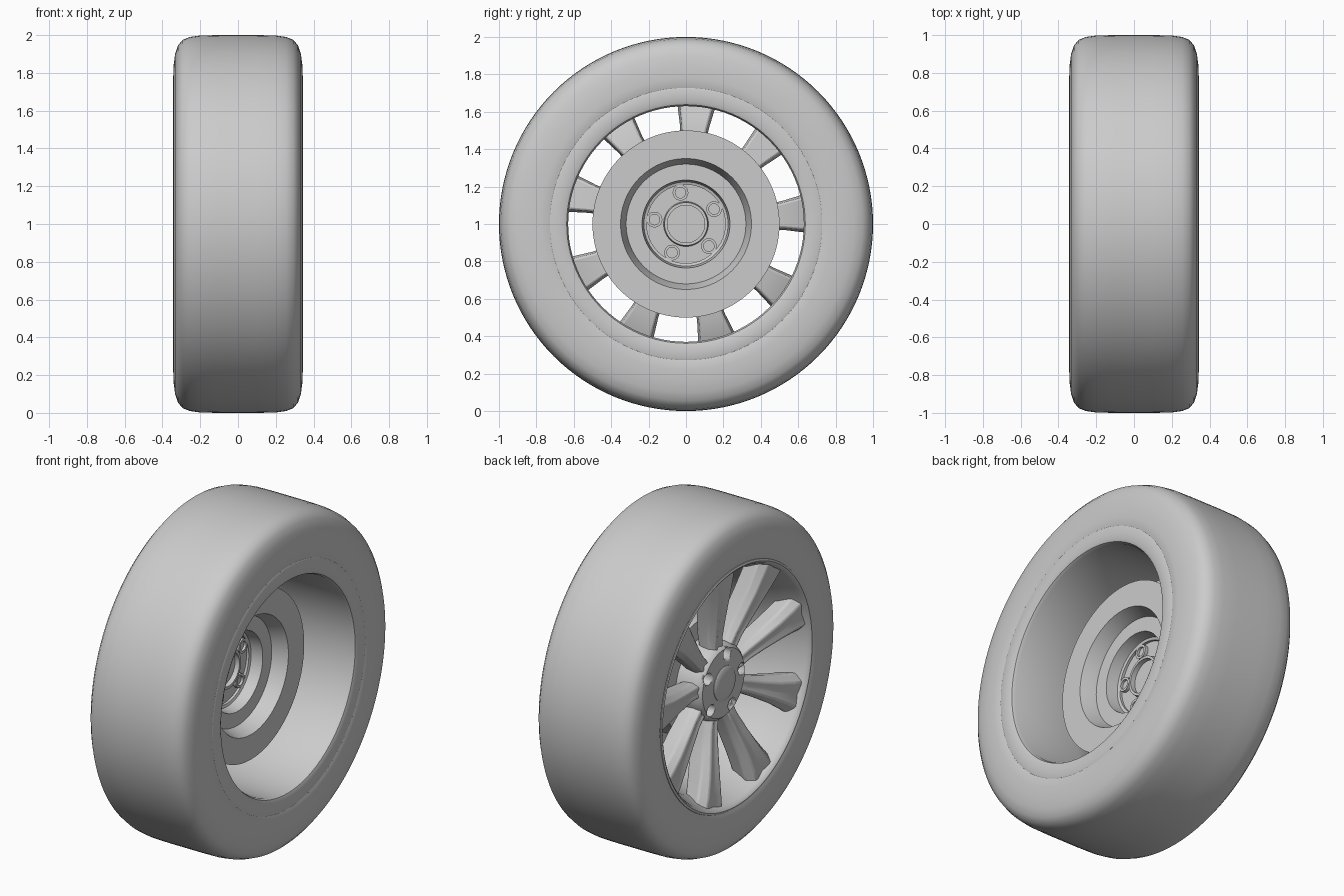
import bpy, bmesh
from math import sin, cos, pi, radians

if "Cube" in bpy.data.objects:
    bpy.data.objects.remove(bpy.data.objects["Cube"])

CENTRE_Z = 1.0


def finish(name, bm, angle=35):
    bmesh.ops.remove_doubles(bm, verts=bm.verts, dist=1e-5)
    bmesh.ops.recalc_face_normals(bm, faces=bm.faces)
    me = bpy.data.meshes.new(name)
    bm.to_mesh(me)
    bm.free()
    me.shade_smooth()
    me.set_sharp_from_angle(angle=radians(angle))
    ob = bpy.data.objects.new(name, me)
    bpy.context.collection.objects.link(ob)
    return ob


def lathe_into(bm, profile, closed, segs, cy=0.0, cz=CENTRE_Z):
    """Revolve (x, radius) points about an axis parallel to x."""
    rings = []
    for x, r in profile:
        if r == 0:
            rings.append([bm.verts.new((x, cy, cz))] * segs)
        else:
            rings.append([bm.verts.new((x, cy + r * cos(2 * pi * i / segs),
                                        cz + r * sin(2 * pi * i / segs))) for i in range(segs)])
    n = len(rings)
    for k in range(n if closed else n - 1):
        a, b = rings[k], rings[(k + 1) % n]
        for i in range(segs):
            j = (i + 1) % segs
            quad = list(dict.fromkeys([a[i], a[j], b[j], b[i]]))
            if len(quad) > 2:
                bm.faces.new(quad)


def lathe(name, profile, closed=False, segs=96, angle=35):
    bm = bmesh.new()
    lathe_into(bm, profile, closed, segs)
    return finish(name, bm, angle)


def lug_ring(name, profile, segs=24):
    """Repeat a small lathed part at the five bolt positions."""
    bm = bmesh.new()
    for k in range(5):
        a = radians(28 + 72 * k)
        lathe_into(bm, profile, False, segs, 0.17 * cos(a), CENTRE_Z + 0.17 * sin(a))
    return finish(name, bm)


# Tyre: rounded shoulders, nearly flat sidewalls
half = [(0.325, 0.70), (0.34, 0.735), (0.343, 0.78), (0.341, 0.84), (0.333, 0.90),
        (0.318, 0.945), (0.293, 0.975), (0.255, 0.99), (0.20, 0.998), (0.10, 1.0)]
tyre = half + [(-x, r) for x, r in reversed(half)]
lathe("tyre", tyre, closed=True, segs=128, angle=50)

# Rim barrel: broad lip at the inner side, thin lip at the spoke side
lathe("rim", [(0.325, 0.73), (0.337, 0.728), (0.34, 0.72), (0.34, 0.655), (0.333, 0.638),
              (0.315, 0.63), (-0.10, 0.63), (-0.20, 0.645), (-0.27, 0.675), (-0.315, 0.69),
              (-0.335, 0.70), (-0.342, 0.71), (-0.338, 0.722), (-0.31, 0.725),
              (-0.25, 0.70), (-0.1, 0.66), (0.25, 0.66)], closed=True)

# Spokes: nine flared, faceted arms sweeping out from the recessed hub
# station: radius, width, front x, back x
stations = [(0.17, 0.095, -0.235, -0.13), (0.28, 0.10, -0.245, -0.12),
            (0.40, 0.125, -0.268, -0.13), (0.52, 0.158, -0.292, -0.15),
            (0.63, 0.205, -0.310, -0.17), (0.705, 0.245, -0.318, -0.21)]
bm = bmesh.new()
for k in range(9):
    a = radians(5 + 40 * k)
    rings = []
    for r, w, f, b in stations:
        mid = f + 0.045
        section = [(-0.42 * w, b), (-0.5 * w, mid), (-0.30 * w, f), (0, f + 0.012),
                   (0.30 * w, f), (0.5 * w, mid), (0.42 * w, b)]
        rings.append([bm.verts.new((x, r * cos(a) - t * sin(a),
                                    CENTRE_Z + r * sin(a) + t * cos(a))) for t, x in section])
    for p, q in zip(rings, rings[1:]):
        for i in range(7):
            j = (i + 1) % 7
            bm.faces.new((p[i], p[j], q[j], q[i]))
    bm.faces.new(rings[0])
    bm.faces.new(rings[-1])
spokes = finish("spokes", bm)
bev = spokes.modifiers.new("soft_edges", 'BEVEL')
bev.width = 0.01
bev.segments = 2
bev.limit_method = 'ANGLE'
bev.angle_limit = radians(30)

# Wheel hub with five bolt recesses
hub = lathe("wheel_hub", [(-0.09, 0), (-0.09, 0.225), (-0.20, 0.225), (-0.232, 0.218),
                          (-0.25, 0.20), (-0.255, 0.12), (-0.255, 0)])
cutter = lug_ring("bolt_hole_cutter", [(-0.16, 0), (-0.16, 0.03), (-0.30, 0.038), (-0.30, 0)])
cutter.hide_render = True
cutter.hide_viewport = True
cut = hub.modifiers.new("bolt_holes", 'BOOLEAN')
cut.object = cutter
cut.operation = 'DIFFERENCE'
cut.solver = 'EXACT'

# Centre cap and wheel bolts
lathe("centre_cap", [(-0.24, 0.102), (-0.258, 0.102), (-0.264, 0.094), (-0.267, 0.05), (-0.268, 0)],
      segs=48)
lug_ring("wheel_bolts", [(-0.15, 0.022), (-0.19, 0.022), (-0.196, 0.016), (-0.196, 0)], 6)

# Brake disc: wide flat ring and a stepped hat running forward to the hub
lathe("brake_disc", [(0.09, 0.35), (0.09, 0.50), (0.02, 0.50), (0.02, 0.35), (-0.03, 0.335),
                     (-0.09, 0.335), (-0.09, 0.21), (-0.075, 0.21), (-0.07, 0.225),
                     (0.0, 0.235), (0.0, 0.32), (0.02, 0.325)], closed=True)

# Inner hub details: bolt bosses and a centre bore seen from the inner side
lathe("hub_bore", [(-0.09, 0.12), (-0.06, 0.115), (-0.06, 0.10), (-0.12, 0.10), (-0.12, 0)], segs=48)
lug_ring("stud_bosses", [(-0.10, 0.042), (-0.07, 0.042), (-0.07, 0.028), (-0.085, 0.028),
                         (-0.085, 0)])
